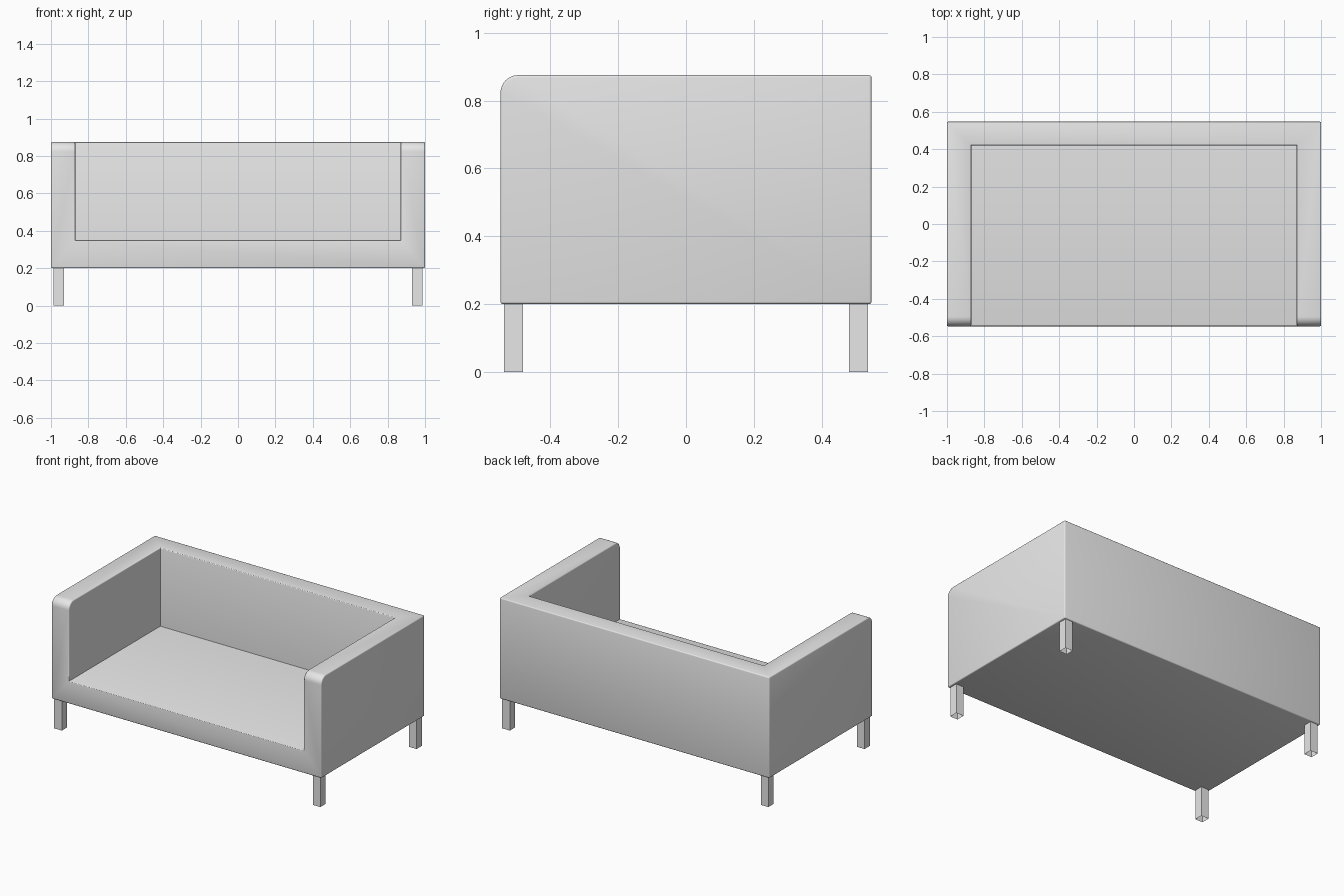
import bpy, bmesh

if "Cube" in bpy.data.objects:
    bpy.data.objects.remove(bpy.data.objects["Cube"])

grey = bpy.data.materials.new("light grey")
grey.diffuse_color = (0.8, 0.8, 0.8, 1)
grey.use_nodes = True
grey.node_tree.nodes["Principled BSDF"].inputs["Base Color"].default_value = grey.diffuse_color

W, D = 1.0, 0.547            # half width, half depth
Z0, ZS, Z1 = 0.2, 0.35, 0.875  # underside, seat, top
IW, IB = 0.87, 0.42          # inside of arms, inside of back


def add_object(name, bm):
    bmesh.ops.recalc_face_normals(bm, faces=bm.faces)
    mesh = bpy.data.meshes.new(name)
    bm.to_mesh(mesh)
    bm.free()
    mesh.materials.append(grey)
    obj = bpy.data.objects.new(name, mesh)
    bpy.context.collection.objects.link(obj)
    return obj


# Sofa body: base, arms and back as one solid
bm = bmesh.new()
cache = {}


def face(*points):
    for p in points:
        if p not in cache:
            cache[p] = bm.verts.new(p)
    bm.faces.new([cache[p] for p in points])


face((-W, D, Z0), (W, D, Z0), (W, D, Z1), (-W, D, Z1))            # back
face((-W, -D, Z0), (W, -D, Z0), (W, D, Z0), (-W, D, Z0))          # underside
face((-IW, -D, ZS), (IW, -D, ZS), (IW, IB, ZS), (-IW, IB, ZS))    # seat
face((-IW, IB, ZS), (IW, IB, ZS), (IW, IB, Z1), (-IW, IB, Z1))    # inner back
for s in (-1, 1):                                                # arm sides
    face((s * W, -D, Z0), (s * W, D, Z0), (s * W, D, Z1), (s * W, -D, Z1))
    face((s * IW, -D, ZS), (s * IW, IB, ZS), (s * IW, IB, Z1), (s * IW, -D, Z1))
face((-W, -D, Z0), (W, -D, Z0), (W, -D, Z1), (IW, -D, Z1),
     (IW, -D, ZS), (-IW, -D, ZS), (-IW, -D, Z1), (-W, -D, Z1))    # front
face((-W, -D, Z1), (-IW, -D, Z1), (-IW, IB, Z1), (IW, IB, Z1),
     (IW, -D, Z1), (W, -D, Z1), (W, D, Z1), (-W, D, Z1))          # top
bmesh.ops.recalc_face_normals(bm, faces=bm.faces)

# Large rounding on the front top of each arm
arm_edges = [e for e in bm.edges
             if all(v.co.y < -D + 0.001 and v.co.z > Z1 - 0.001 for v in e.verts)]
bmesh.ops.bevel(bm, geom=arm_edges, offset=0.052, segments=8, profile=0.5,
                affect='EDGES')

# Small softening on all outward edges
bm.normal_update()
sharp = [e for e in bm.edges if e.is_convex and e.calc_face_angle(0) > 0.6]
bmesh.ops.bevel(bm, geom=sharp, offset=0.007, segments=3, profile=0.5,
                affect='EDGES', clamp_overlap=True)
body = add_object("sofa_body", bm)
bpy.context.view_layer.objects.active = body
body.select_set(True)
bpy.ops.object.shade_smooth_by_angle(angle=0.7)

# Four square legs, open at the bottom
for sx, side in ((-1, "left"), (1, "right")):
    for sy, end in ((-1, "front"), (1, "back")):
        bm = bmesh.new()
        bmesh.ops.create_cube(bm, size=1)
        for v in bm.verts:
            v.co = (sx * 0.958 + v.co.x * 0.056,
                    sy * 0.509 + v.co.y * 0.056,
                    0.101 + v.co.z * 0.202)
        bm.normal_update()
        bottom = [f for f in bm.faces if f.normal.z < -0.9]
        bmesh.ops.delete(bm, geom=bottom, context='FACES')
        add_object(f"{end}_{side}_leg", bm)
